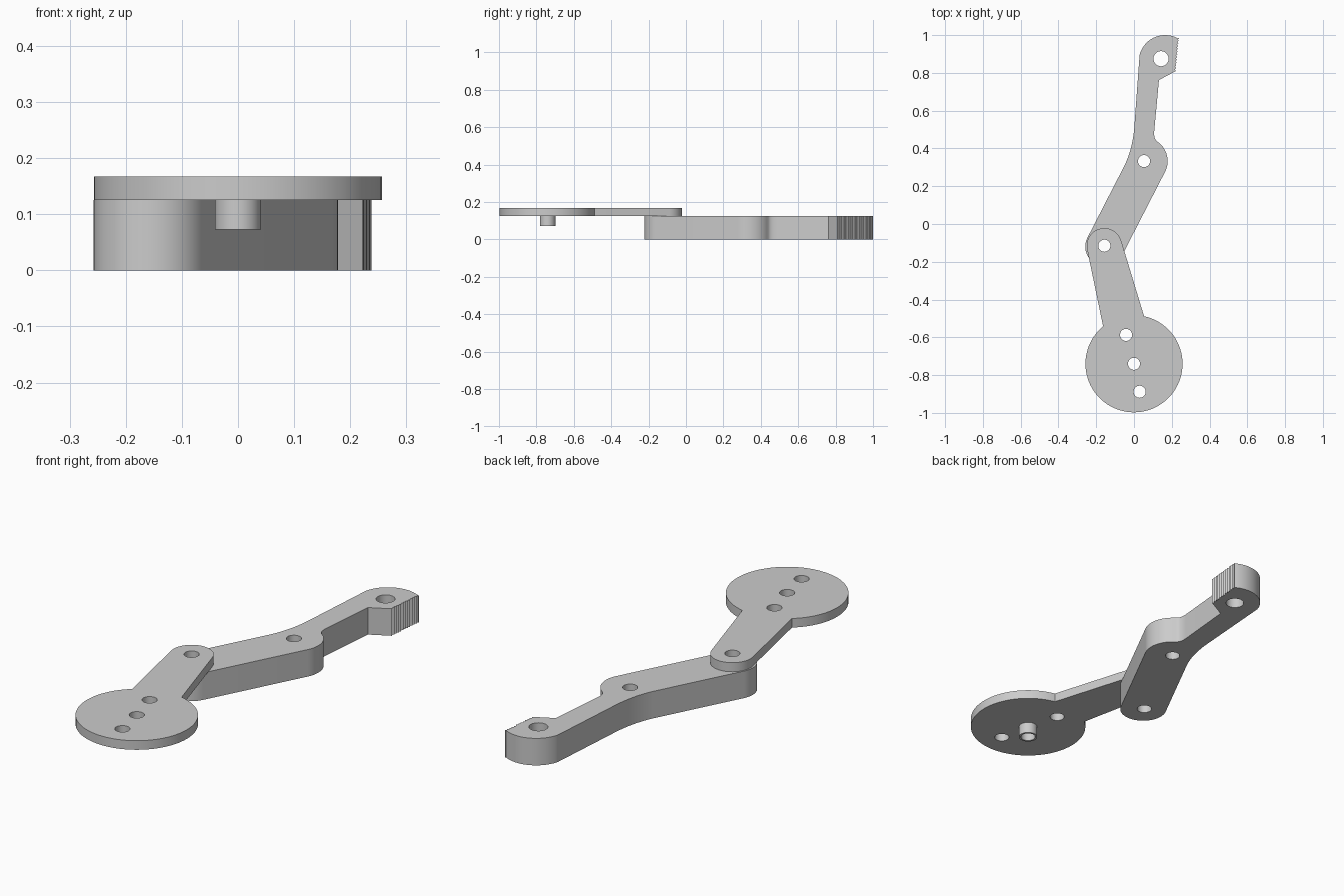
import bpy
import bmesh
from math import cos, sin, radians
from mathutils import Vector

if "Cube" in bpy.data.objects:
    bpy.data.objects.remove(bpy.data.objects["Cube"])

GREY = (0.6, 0.6, 0.6, 1)
metal = bpy.data.materials.new("plain grey")
metal.use_nodes = True
metal.diffuse_color = GREY
metal.node_tree.nodes["Principled BSDF"].inputs["Base Color"].default_value = GREY


def arc(center, radius, start, end, steps=24):
    angles = [radians(start + (end - start) * i / steps) for i in range(steps + 1)]
    return [(center[0] + radius * cos(a), center[1] + radius * sin(a)) for a in angles]


def circle(center, radius):
    return arc(center, radius, 0, 360, 40)[:-1]


def bend(a, corner, b, steps=10):
    a, corner, b = Vector(a), Vector(corner), Vector(b)
    ts = [i / steps for i in range(steps + 1)]
    return [tuple(a * (1 - t) ** 2 + corner * 2 * t * (1 - t) + b * t * t) for t in ts]


def teeth(a, b, count, depth):
    a, b = Vector(a), Vector(b)
    step = (b - a) / count
    inward = Vector((-step.y, step.x)).normalized() * depth
    points = []
    for i in range(count):
        points += [tuple(a + step * i), tuple(a + step * (i + 0.5) + inward)]
    return points + [tuple(b)]


def plate(name, outline, holes, bottom, top):
    """Extrude an outline with round holes between two heights."""
    curve = bpy.data.curves.new(name, "CURVE")
    curve.dimensions = "2D"
    curve.fill_mode = "BOTH"
    curve.extrude = (top - bottom) / 2
    for loop in [outline] + [circle(c, r) for c, r in holes]:
        spline = curve.splines.new("POLY")
        spline.points.add(len(loop) - 1)
        for point, (x, y) in zip(spline.points, loop):
            point.co = (x, y, 0, 1)
        spline.use_cyclic_u = True
    helper = bpy.data.objects.new(name + " outline", curve)
    bpy.context.collection.objects.link(helper)
    mesh = bpy.data.meshes.new_from_object(
        helper.evaluated_get(bpy.context.evaluated_depsgraph_get()))
    bpy.data.objects.remove(helper)

    bm = bmesh.new()
    bm.from_mesh(mesh)
    bmesh.ops.remove_doubles(bm, verts=bm.verts, dist=0.0001)
    bmesh.ops.recalc_face_normals(bm, faces=bm.faces)
    bmesh.ops.translate(bm, verts=bm.verts, vec=(0, 0, (top + bottom) / 2))
    bm.to_mesh(mesh)
    bm.free()
    mesh.materials.clear()
    mesh.materials.append(metal)
    obj = bpy.data.objects.new(name, mesh)
    bpy.context.collection.objects.link(obj)
    bpy.ops.object.select_all(action="DESELECT")
    obj.select_set(True)
    bpy.context.view_layer.objects.active = obj
    bpy.ops.object.shade_smooth_by_angle(angle=radians(25))
    return obj


ARM_TOP, PLATE_TOP = 0.125, 0.167
HUB, PIVOT, KNUCKLE, TIP = (0, -0.74), (-0.157, -0.115), (0.053, 0.333), (0.143, 0.875)
PIN = 0.032

# Thick bent arm with a knuckle and a toothed head
arm_outline = (
    arc((-0.155, -0.12), 0.103, 152.6, 332.6)
    + arc(KNUCKLE, 0.125, -27.4, 55)
    + bend((0.122, 0.438), (0.104, 0.45), (0.107, 0.49))
    + [(0.132, 0.762)]
    + teeth((0.222, 0.81), (0.238, 0.985), 12, 0.007)
    + arc((0.165, 0.86), 0.14, 59, 165)
    + bend((0.003, 0.53), (-0.004, 0.405), (-0.05, 0.31))
)
plate("bent_arm", arm_outline, [(PIVOT, PIN), (KNUCKLE, PIN), (TIP, 0.04)], 0, ARM_TOP)

# Thin crank plate: round disc with a tapering lever
crank_outline = arc(HUB, 0.257, 129.5, 438, 72) + arc(PIVOT, 0.093, 16.5, 191.6)
crank_holes = [(c, PIN) for c in (PIVOT, (-0.042, -0.587), HUB, (0.03, -0.888))]
plate("crank_plate", crank_outline, crank_holes, ARM_TOP, PLATE_TOP)

# Hollow boss under the disc
plate("hub_boss", circle(HUB, 0.041), [(HUB, PIN)], 0.073, ARM_TOP)
